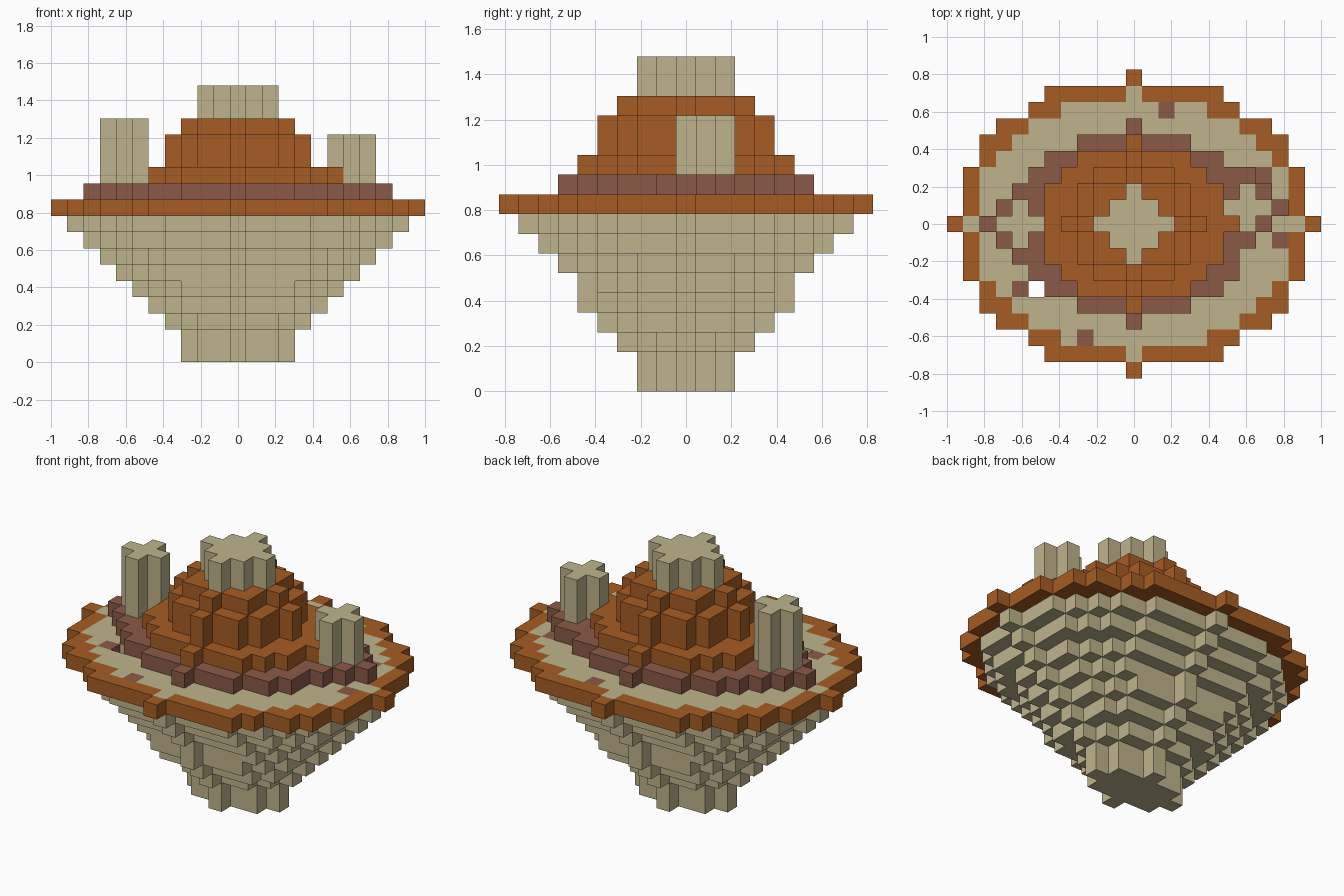
import bpy
import bmesh
from mathutils import Vector

if "Cube" in bpy.data.objects:
    bpy.data.objects.remove(bpy.data.objects["Cube"], do_unlink=True)

UNIT = 2 / 23  # edge of one block


def material(name, rgb):
    mat = bpy.data.materials.new(name)
    mat.use_nodes = True
    mat.diffuse_color = (*rgb, 1)
    mat.node_tree.nodes["Principled BSDF"].inputs["Base Color"].default_value = (*rgb, 1)
    return mat


SAND = material("sand", (0.515, 0.456, 0.262))
RUST = material("rust_orange", (0.381, 0.107, 0.017))
BROWN = material("dull_brown", (0.258, 0.102, 0.063))

blocks = {}  # grid position -> (part, material)


def disc(part, mat, z_from, z_to, a, b, cx=0, cy=0):
    """Fill an elliptical slab of blocks; later parts replace earlier ones."""
    for x in range(-a, a + 1):
        for y in range(-b, b + 1):
            if (x / a) ** 2 + (y / b) ** 2 <= 1.0001:
                for z in range(z_from, z_to):
                    blocks[x + cx, y + cy, z] = (part, mat)


# Stepped rock below the ground
disc("rock_base", SAND, 0, 2, 3, 2)
for z, (a, b) in enumerate([(4, 3), (5, 4), (6, 5), (7, 5), (8, 6), (9, 7), (10, 8)], 2):
    disc("rock_base", SAND, z, z + 1, a, b)

# Ground plate with a coloured rim
disc("rim", RUST, 9, 10, 11, 9)
disc("ground", SAND, 9, 10, 10, 8)
for x, y in [(2, 7), (-3, -7), (-7, -4), (9, -1), (8, 3)]:
    blocks[x, y, 9] = ("ground", BROWN)

# Terrace and the feet of the side pillars
disc("terrace", BROWN, 10, 11, 7, 6)
disc("right_pillar_foot", BROWN, 10, 11, 2, 2, -7, 0)
disc("left_pillar_foot", BROWN, 10, 11, 2, 2, 7, 1)

# Stepped mound and its chimney
disc("mound", RUST, 11, 12, 6, 5)
disc("mound", RUST, 12, 14, 4, 4)
disc("mound", RUST, 14, 15, 3, 3)
disc("chimney", SAND, 15, 17, 2, 2)

# Side pillars
disc("right_pillar", SAND, 11, 15, 1, 1, -7, 0)
disc("left_pillar", SAND, 11, 14, 1, 1, 7, 1)

# Shaft through the ground
for z in range(10):
    blocks.pop((-6, -4, z), None)


def build(part):
    """Make one object from the exposed block sides of a part."""
    bm = bmesh.new()
    verts, mats = {}, []

    def corner(p):
        key = tuple(round(c * 2) for c in p)
        if key not in verts:
            verts[key] = bm.verts.new(p * UNIT)
        return verts[key]

    for cell, (owner, mat) in blocks.items():
        if owner != part:
            continue
        if mat not in mats:
            mats.append(mat)
        centre = Vector(cell) + Vector((0, 0, 0.5))
        for axis in range(3):
            for sign in (-1, 1):
                n = Vector((0, 0, 0))
                n[axis] = sign
                if tuple(int(c + d) for c, d in zip(cell, n)) in blocks:
                    continue
                u = Vector((0, 0, 0))
                u[(axis + 1) % 3] = 0.5
                v = n.cross(u)
                mid = centre + n / 2
                quad = [mid - u - v, mid + u - v, mid + u + v, mid - u + v]
                face = bm.faces.new([corner(p) for p in quad])
                face.material_index = mats.index(mat)
    mesh = bpy.data.meshes.new(part)
    bm.to_mesh(mesh)
    bm.free()
    for mat in mats:
        mesh.materials.append(mat)
    bpy.context.collection.objects.link(bpy.data.objects.new(part, mesh))


for part in dict.fromkeys(owner for owner, _ in blocks.values()):
    build(part)
